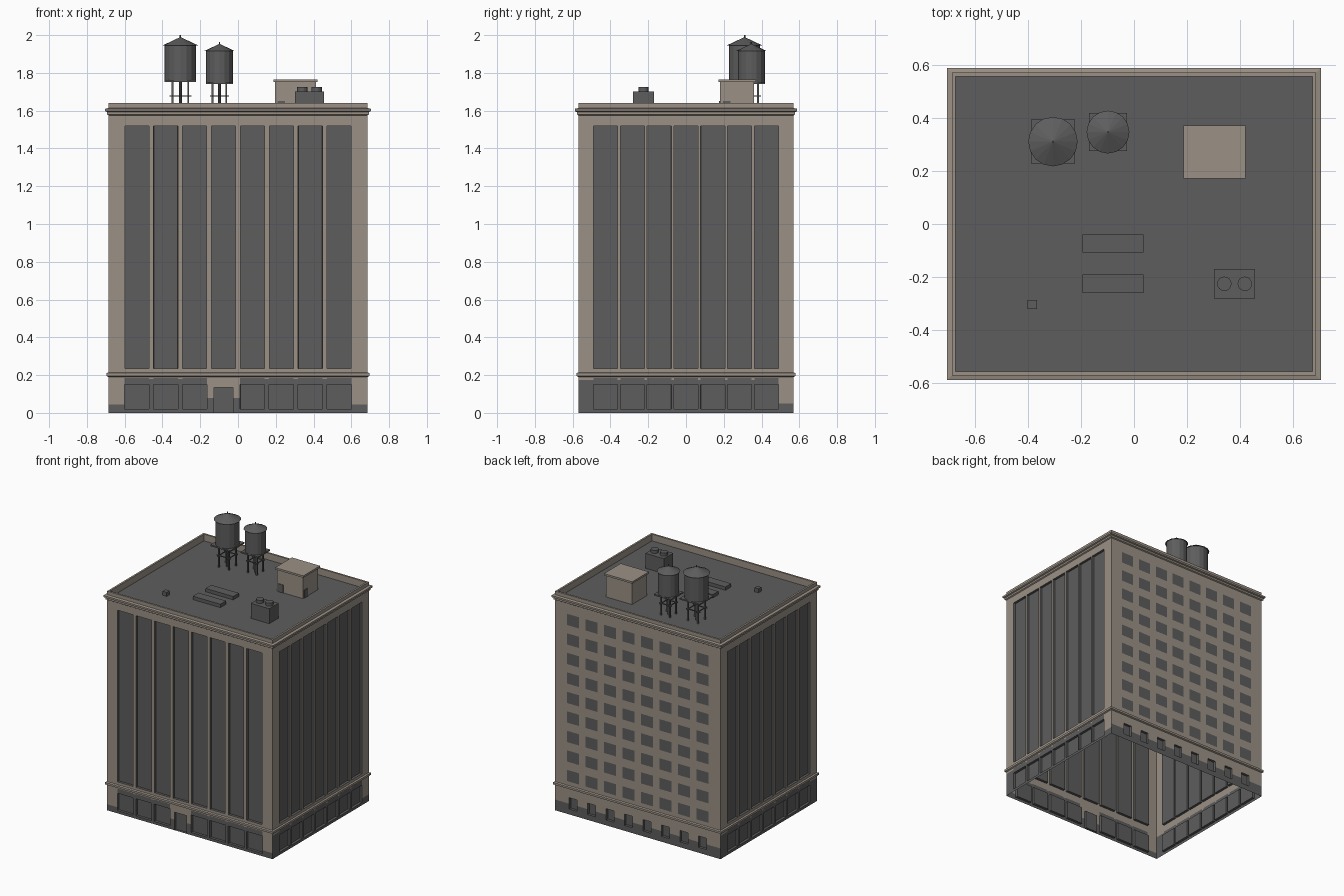
import bpy, bmesh, math
from mathutils import Matrix, Vector

cube = bpy.data.objects.get("Cube")
if cube:
    bpy.data.objects.remove(cube, do_unlink=True)

HX, HY = 0.685, 0.57          # half width and half depth
BASE, ROOF, TOP = 0.2, 1.59, 1.64
STONE, DARK, RECESS = 0, 1, 2


def material(name, rgb):
    m = bpy.data.materials.new(name)
    m.use_nodes = True
    m.diffuse_color = (*rgb, 1)
    m.node_tree.nodes["Principled BSDF"].inputs["Base Color"].default_value = (*rgb, 1)
    return m


MATS = [material("tan stone", (0.33, 0.285, 0.24)), material("dark grey", (0.11, 0.11, 0.11))]


def finish(bm, name, mats):
    mesh = bpy.data.meshes.new(name)
    bm.to_mesh(mesh)
    bm.free()
    for m in mats:
        mesh.materials.append(m)
    obj = bpy.data.objects.new(name, mesh)
    bpy.context.collection.objects.link(obj)
    return obj


def add_box(bm, x0, x1, y0, y1, z0, z1):
    size = Matrix.Diagonal((x1 - x0, y1 - y0, z1 - z0, 1))
    mid = Matrix.Translation(((x0 + x1) / 2, (y0 + y1) / 2, (z0 + z1) / 2))
    bmesh.ops.create_cube(bm, size=1, matrix=mid @ size)


def add_cone(bm, x, y, z0, z1, r0, r1, sides):
    bmesh.ops.create_cone(bm, cap_ends=True, segments=sides, radius1=r0, radius2=r1,
                          depth=z1 - z0, matrix=Matrix.Translation((x, y, (z0 + z1) / 2)))


def box(name, mat, *bounds):
    bm = bmesh.new()
    add_box(bm, *bounds)
    return finish(bm, name, [MATS[mat]])


def wall(name, turn, z_start, columns):
    """Columns are (u0, u1, [(top, kind), ...]); turn counts quarter turns from the front."""
    bm = bmesh.new()
    rot = Matrix.Rotation(turn * math.pi / 2, 3, 'Z')
    dist = HX if turn % 2 else HY
    sunk = []
    for u0, u1, levels in columns:
        z0 = z_start
        for z1, kind in levels:
            corners = [(u0, z0), (u1, z0), (u1, z1), (u0, z1)]
            f = bm.faces.new([bm.verts.new(rot @ Vector((u, -dist, z))) for u, z in corners])
            f.material_index = min(kind, DARK)
            if kind == RECESS:
                sunk.append(f)
            z0 = z1
    bm.normal_update()
    if sunk:
        bmesh.ops.inset_individual(bm, faces=sunk, thickness=0.001, depth=-0.018)
    return finish(bm, name, MATS)


def columns(half, bays, pier):
    """Bays are (centre, width, levels); pier(mid) gives the levels of the strips between."""
    out, u = [], -half
    for c, w, levels in bays:
        out += [(u, c - w / 2, pier((u + c - w / 2) / 2)), (c - w / 2, c + w / 2, levels)]
        u = c + w / 2
    return out + [(u, half, pier((u + half) / 2))]


# Bay positions on the wide and narrow walls
wide = [0.153 * (i - 3.5) for i in range(8)]
narrow = [0.142 * (i - 3) for i in range(7)]
plain = lambda mid: [(TOP, STONE)]
tall = [(0.235, STONE), (1.52, RECESS), (TOP, STONE)]

# Upper walls with tall recessed window strips
wall("front_wall", 0, BASE, columns(HX, [(c, 0.128, tall) for c in wide], plain))
for name, turn in (("left_wall", 1), ("right_wall", 3)):
    wall(name, turn, BASE, columns(HY, [(c, 0.128, tall) for c in narrow], plain))

# Back wall with a grid of painted windows
grid = []
for row in range(9):
    z = 0.287 + 0.146 * row
    grid += [(z - 0.042, STONE), (z + 0.042, DARK)]
grid.append((TOP, STONE))
wall("back_wall", 2, BASE, columns(HX, [(c, 0.1, grid) for c in wide], plain))

# Ground floor
shop = [(0.02, DARK), (0.15, RECESS), (0.185, DARK), (BASE, STONE)]
door = [(0.135, RECESS), (BASE, STONE)]
door_x = wide[3]


def front_pier(mid):
    if abs(mid) > 0.6:
        return [(0.045, DARK), (BASE, STONE)]
    return [(0.08 if abs(mid - door_x) < 0.1 else 0.18, DARK), (BASE, STONE)]


def left_pier(mid):
    return [(0.05 if mid > 0.5 else 0.175, DARK), (BASE, STONE)]


bays = [(c, 0.1, door) if c == door_x else (c, 0.13, shop) for c in wide]
wall("front_ground_floor", 0, 0, columns(HX, bays, front_pier))
bays = [(c, 0.128, shop) for c in narrow]
wall("left_ground_floor", 1, 0, columns(HY, bays, left_pier))
wall("right_ground_floor", 3, 0, columns(HY, bays, lambda mid: [(0.175, DARK), (BASE, STONE)]))
small = [(0.04, DARK), (0.125, RECESS), (BASE, STONE)]
wall("back_ground_floor", 2, 0, columns(HX, [(c, 0.065, small) for c in wide],
                                        lambda mid: [(0.08, DARK), (BASE, STONE)]))


def trim(name, profile):
    """Sweep an (offset, height) profile round the building."""
    bm = bmesh.new()
    rings = [[bm.verts.new((sx * (HX + o), sy * (HY + o), z))
              for sx, sy in ((-1, -1), (1, -1), (1, 1), (-1, 1))] for o, z in profile]
    for a, b in zip(rings, rings[1:]):
        for i in range(4):
            j = (i + 1) % 4
            bm.faces.new((a[i], a[j], b[j], b[i]))
    return finish(bm, name, MATS[:1])


# Mouldings, parapet and roof deck
trim("base_ledge", [(0, 0.19), (0.01, 0.195), (0.01, 0.21), (0, 0.215)])
trim("cornice", [(0, 1.575), (0.008, 1.58), (0.008, 1.593), (0.018, 1.597),
                 (0.018, 1.61), (0, 1.614)])
trim("parapet", [(0, TOP), (-0.014, TOP), (-0.014, ROOF)])
box("roof_deck", DARK, -HX + 0.014, HX - 0.014, -HY + 0.014, HY - 0.014, ROOF - 0.01, ROOF)

# Stair house with a roof slab and two doors
box("stair_house", STONE, 0.195, 0.412, 0.18, 0.36, ROOF, 1.755)
box("stair_house_slab", STONE, 0.187, 0.42, 0.172, 0.37, 1.752, 1.766)
box("stair_house_front_door", DARK, 0.21, 0.25, 0.176, 0.181, ROOF, 1.65)
box("stair_house_side_door", DARK, 0.411, 0.416, 0.195, 0.235, ROOF, 1.65)

# Cooling unit with two fans
box("cooling_unit", DARK, 0.302, 0.455, -0.28, -0.17, ROOF, 1.702)
bm = bmesh.new()
for x in (0.34, 0.417):
    add_cone(bm, x, -0.225, 1.70, 1.725, 0.027, 0.027, 16)
finish(bm, "cooling_fans", MATS[1:])

# Skylights and vent
for name, y in (("rear_skylight", -0.073), ("front_skylight", -0.225)):
    box(name, DARK, -0.193, 0.035, y - 0.034, y + 0.034, ROOF, ROOF + 0.025)
box("roof_vent", DARK, -0.4, -0.366, -0.32, -0.286, ROOF, ROOF + 0.03)


def water_tank(name, x, y, s, z0, z1, tip):
    """Barrel of radius s on a braced stand, with a conical lid."""
    bm = bmesh.new()
    add_cone(bm, x, y, z0, z1, s, s, 16)
    add_cone(bm, x, y, z1 - 0.004, tip - 0.012, s * 1.12, 0.004, 16)
    add_cone(bm, x, y, tip - 0.02, tip, 0.004, 0.004, 6)
    finish(bm, name + "_barrel", MATS[1:])
    bm = bmesh.new()
    add_box(bm, x - s, x + s, y - s, y + s, z0 - 0.01, z0)
    leg, t = s * 0.5, 0.005
    for sx in (-leg, leg):
        for sy in (-leg, leg):
            add_box(bm, x + sx - t, x + sx + t, y + sy - t, y + sy + t, ROOF, z0)
        add_box(bm, x + sx - 0.003, x + sx + 0.003, y - s * 0.7, y + s * 0.7, 1.674, 1.68)
        add_box(bm, x - s * 0.7, x + s * 0.7, y + sx - 0.003, y + sx + 0.003, 1.674, 1.68)
    add_cone(bm, x, y, ROOF, z0, 0.008, 0.008, 8)
    finish(bm, name + "_stand", MATS[1:])


water_tank("large_tank", -0.305, 0.31, 0.083, 1.762, 1.95, 2.0)
water_tank("small_tank", -0.098, 0.346, 0.072, 1.75, 1.92, 1.964)
